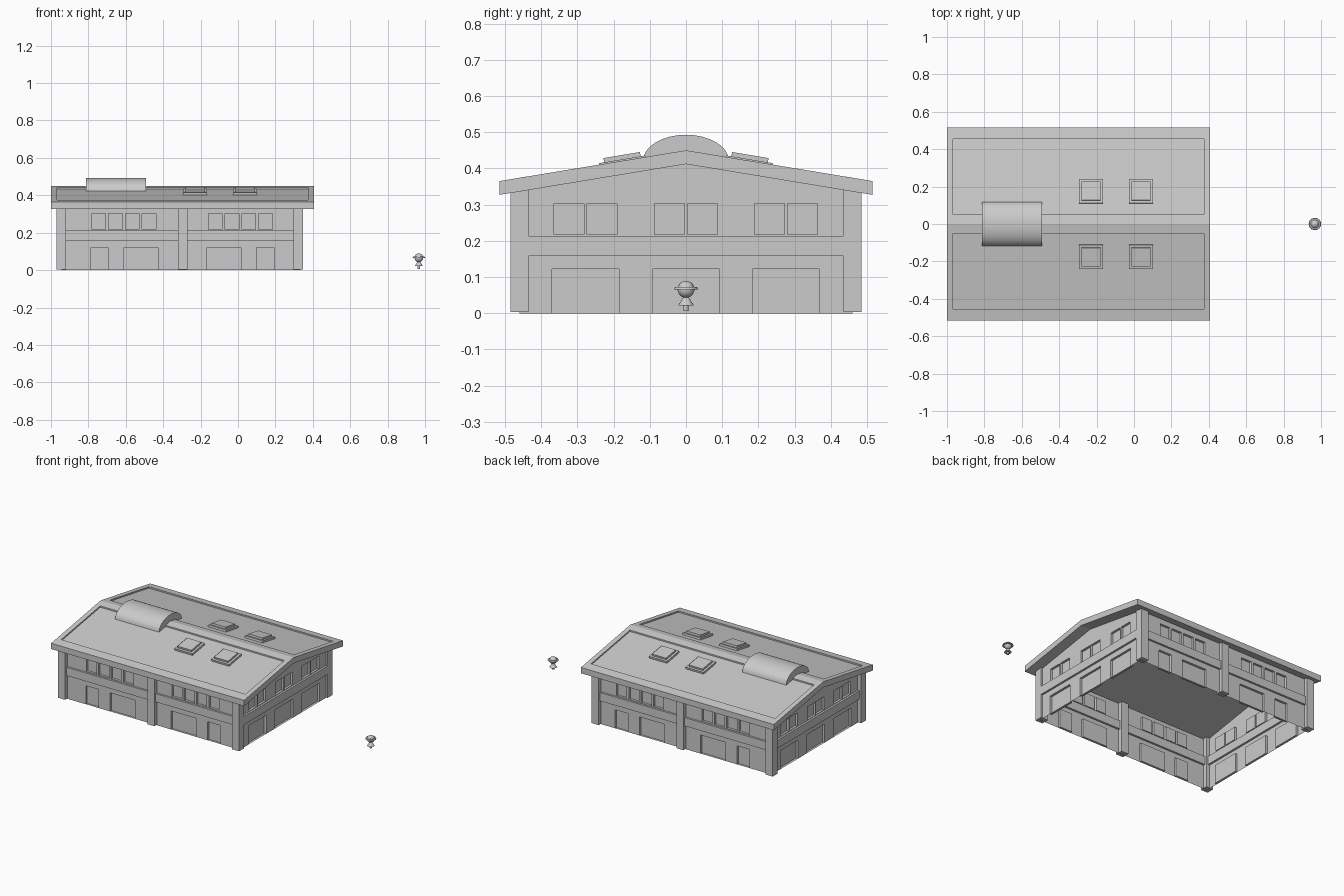
import bpy, bmesh, math
from mathutils import Matrix, Vector

if "Cube" in bpy.data.objects:
    bpy.data.objects.remove(bpy.data.objects["Cube"])

CX = -0.305          # centre of the building along x
HX, HY = 0.64, 0.46  # wall planes from that centre
SLOPE = 0.165


def make(name, bm, smooth=False):
    me = bpy.data.meshes.new(name)
    bm.to_mesh(me)
    bm.free()
    ob = bpy.data.objects.new(name, me)
    bpy.context.collection.objects.link(ob)
    if smooth:
        bpy.ops.object.select_all(action='DESELECT')
        ob.select_set(True)
        bpy.context.view_layer.objects.active = ob
        bpy.ops.object.shade_smooth_by_angle(angle=math.radians(35))
    return ob


def box(name, x0, x1, y0, y1, z0, z1):
    bm = bmesh.new()
    bmesh.ops.create_cube(bm, size=1)
    for v in bm.verts:
        v.co = ((x0 + x1) / 2 + v.co.x * (x1 - x0),
                (y0 + y1) / 2 + v.co.y * (y1 - y0),
                (z0 + z1) / 2 + v.co.z * (z1 - z0))
    return make(name, bm)


# wall sheet with recessed doors and windows
def wall(name, half, dist, angle, doors, windows, peak=None, depth=0.015):
    bm = bmesh.new()

    def face(*pts):
        bm.faces.new([bm.verts.new((u, -dist + d, z)) for u, z, d in pts])

    def strip(z0, z1, holes):
        u = -half
        for a, b in sorted(holes):
            face((u, z0, 0), (a, z0, 0), (a, z1, 0), (u, z1, 0))
            c = [(a, z0), (b, z0), (b, z1), (a, z1)]
            face(*[(p, q, depth) for p, q in c])
            for i in range(4):
                (p, q), (r, s) = c[i], c[(i + 1) % 4]
                face((p, q, 0), (r, s, 0), (r, s, depth), (p, q, depth))
            u = b
        face((u, z0, 0), (half, z0, 0), (half, z1, 0), (u, z1, 0))

    strip(0, 0.122, doors)
    strip(0.122, 0.217, [])
    strip(0.217, 0.303, windows)
    top = [(-half, 0.303, 0), (half, 0.303, 0), (half, 0.337, 0)]
    if peak:
        top.append((0, peak, 0))
    face(*top, (-half, 0.337, 0))
    bmesh.ops.remove_doubles(bm, verts=bm.verts, dist=1e-5)
    bm.transform(Matrix.Translation((CX, 0, 0)) @ Matrix.Rotation(angle, 4, 'Z'))
    make(name, bm)


def mirrored(spans):
    return [(-b, -a) for a, b in spans]


side_doors = [(a - CX, b - CX) for a, b in
              [(-0.786, -0.695), (-0.61, -0.428), (-0.166, 0.016), (0.10, 0.193)]]
side_windows = [(c + k * 0.0895 - 0.037 - CX, c + k * 0.0895 + 0.037 - CX)
                for c in (-0.61, 0.0125) for k in (-1.5, -0.5, 0.5, 1.5)]
end_doors = [(c - 0.0925, c + 0.0925) for c in (-0.277, 0, 0.276)]
end_windows = [(c + k - 0.0415, c + k + 0.0415)
               for c in (-0.277, 0, 0.276) for k in (-0.0455, 0.0455)]
wall("front_wall", HX, HY, 0, side_doors, side_windows)
wall("back_wall", HX, HY, math.pi, mirrored(side_doors), mirrored(side_windows))
wall("right_wall", HY, HX, math.pi / 2, end_doors, end_windows, 0.412)
wall("left_wall", HY, HX, -math.pi / 2, end_doors, end_windows, 0.412)

# posts and horizontal bands
for s, side in ((-1, "front"), (1, "back")):
    for i, x in enumerate((-0.945, -0.295, 0.322)):
        box(f"{side}_post_{i}", x - 0.026, x + 0.026, s * HY - 0.025, s * HY + 0.025, 0.003, 0.345)
    box(f"{side}_band", -0.945, 0.322, s * HY - 0.013, s * HY + 0.013, 0.158, 0.213)
for x, side in ((CX - HX, "left"), (CX + HX, "right")):
    box(f"{side}_band", x - 0.013, x + 0.013, -HY, HY, 0.158, 0.213)

# gabled roof slab with a sunken panel on each slope
X0, X1, EY = -1.0, 0.405, 0.515
bm = bmesh.new()
prof = [(-EY, 0.327), (0, 0.412), (EY, 0.327), (EY, 0.365), (0, 0.45), (-EY, 0.365)]
rings = [[bm.verts.new((x, y, z)) for y, z in prof] for x in (X0, X1)]
tops = []
for i in range(6):
    j = (i + 1) % 6
    f = bm.faces.new((rings[0][i], rings[0][j], rings[1][j], rings[1][i]))
    if i in (3, 4):
        tops.append(f)
for r in rings:
    bm.faces.new((r[0], r[1], r[4], r[5]))
    bm.faces.new((r[1], r[2], r[3], r[4]))
bmesh.ops.recalc_face_normals(bm, faces=bm.faces)


def fit_panel(f, drop):
    s = 1 if f.calc_center_median().y > 0 else -1
    for v in f.verts:
        x = X0 + 0.032 if v.co.x < CX else X1 - 0.032
        y = 0.05 if abs(v.co.y) < EY / 2 else 0.455
        v.co = (x, s * y, 0.45 - SLOPE * y - drop)


for drop in (0, 0.009):
    bmesh.ops.inset_individual(bm, faces=tops, thickness=0.02 if drop == 0 else 0.001)
    for f in tops:
        fit_panel(f, drop)
make("roof", bm)

# skylights: wide frame and raised cap, tilted with the slope
for s in (-1, 1):
    for i, x in enumerate((-0.23, 0.037)):
        y = 0.175
        M = (Matrix.Translation((x, s * y, 0.45 - SLOPE * y))
             @ Matrix.Rotation(-s * math.atan(SLOPE), 4, 'X'))
        for part, h, z0, z1 in (("frame", 0.065, -0.012, 0.004), ("cap", 0.051, 0.0, 0.016)):
            ob = box(f"skylight_{part}_{s}_{i}", -h, h, -h, h, z0, z1)
            ob.data.transform(M)

# barrel vault on the ridge
bm = bmesh.new()
N = 16
pts = [(0.118 * math.cos(math.pi * k / N), 0.422 + 0.071 * math.sin(math.pi * k / N))
       for k in range(N + 1)]
f = bm.faces.new([bm.verts.new((-0.812, y, z)) for y, z in pts])
ext = bmesh.ops.extrude_face_region(bm, geom=[f], use_keep_orig=True)
for v in ext['geom']:
    if isinstance(v, bmesh.types.BMVert):
        v.co.x = -0.492
bmesh.ops.recalc_face_normals(bm, faces=bm.faces)
make("barrel_vault", bm, True)


# small detached ornament: stem, cone, globe and brim
def cone(name, r0, r1, z0, z1, n=16):
    bm = bmesh.new()
    bmesh.ops.create_cone(bm, cap_ends=True, segments=n, radius1=r0, radius2=r1, depth=z1 - z0,
                          matrix=Matrix.Translation((0.967, 0, (z0 + z1) / 2)))
    make(name, bm, True)


cone("stem", 0.007, 0.007, 0.006, 0.022)
cone("cone_base", 0.022, 0.004, 0.021, 0.05)
cone("brim", 0.033, 0.03, 0.066, 0.073, 24)
bm = bmesh.new()
bmesh.ops.create_uvsphere(bm, u_segments=16, v_segments=10, radius=0.0235,
                          matrix=Matrix.Translation((0.967, 0, 0.066)))
make("globe", bm, True)
